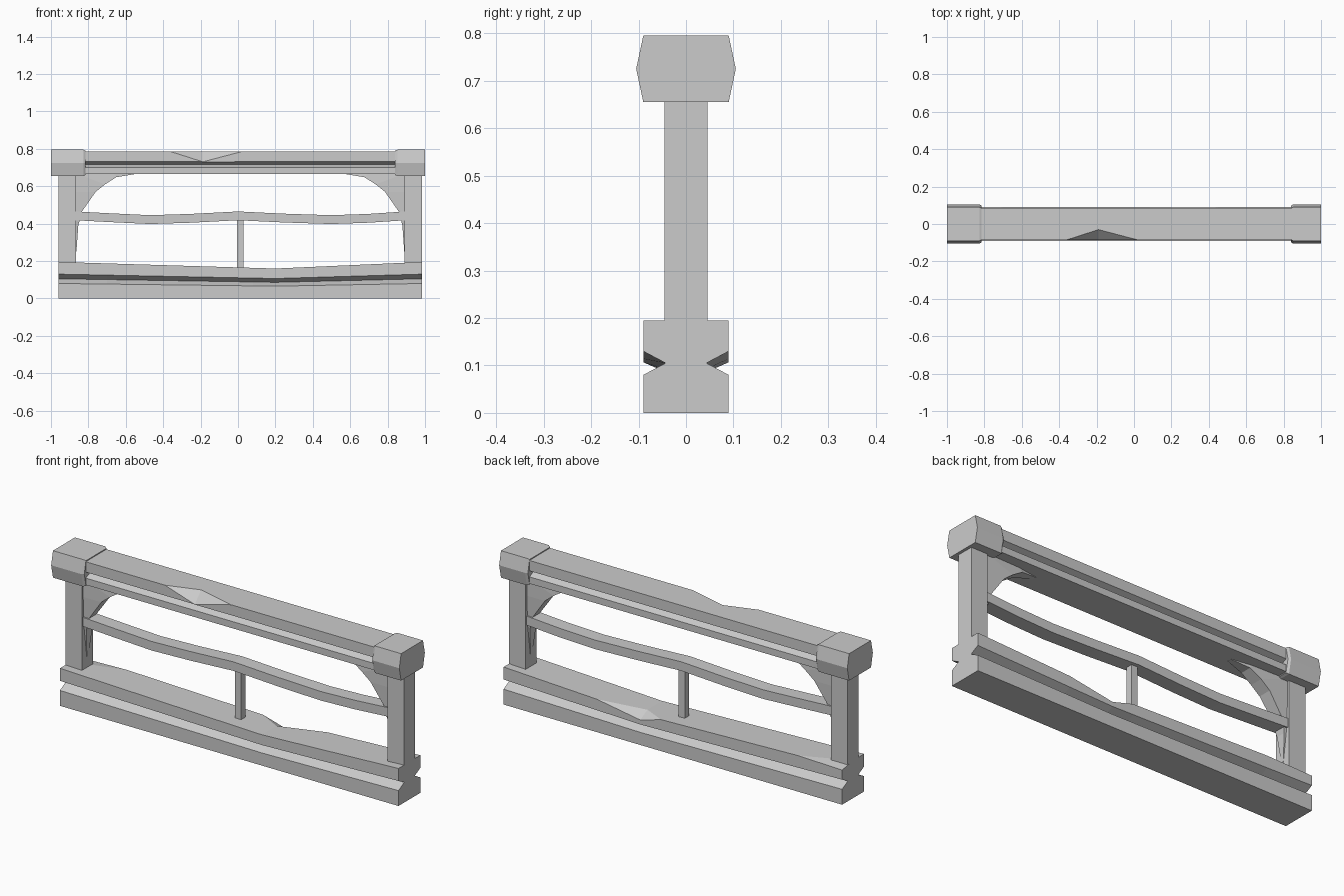
import bpy, bmesh

cube = bpy.data.objects.get("Cube")
if cube:
    bpy.data.objects.remove(cube, do_unlink=True)

stone = bpy.data.materials.new("light_grey")
stone.use_nodes = True
GREY = (0.6, 0.6, 0.6, 1)
stone.diffuse_color = GREY
stone.node_tree.nodes["Principled BSDF"].inputs["Base Color"].default_value = GREY


def loft(name, sections):
    """Skin a row of matching closed sections and cap both ends."""
    bm = bmesh.new()
    rings = [[bm.verts.new(p) for p in s] for s in sections]
    n = len(rings[0])
    for a, b in zip(rings, rings[1:]):
        for i in range(n):
            j = (i + 1) % n
            bm.faces.new((a[i], a[j], b[j], b[i]))
    bm.faces.new(rings[0])
    bm.faces.new(rings[-1])
    bmesh.ops.remove_doubles(bm, verts=bm.verts, dist=0.0005)
    bmesh.ops.recalc_face_normals(bm, faces=bm.faces)
    mesh = bpy.data.meshes.new(name)
    bm.to_mesh(mesh)
    bm.free()
    mesh.materials.append(stone)
    obj = bpy.data.objects.new(name, mesh)
    bpy.context.collection.objects.link(obj)
    return obj


def box(name, x0, x1, y, z0, z1):
    return loft(name, [[(x, -y, z0), (x, y, z0), (x, y, z1), (x, -y, z1)] for x in (x0, x1)])


def grooved(x, w, z0, groove, depth, z1, chip_in=0, chip_down=0, side=1):
    """Beam section with a V groove on both sides and an optional chipped top edge."""
    lo, mid, hi = groove
    half = [(w, z0), (w, lo), (w - depth, mid), (w, hi)]
    ring = half + [(w, z1 - chip_down), (w - chip_in, z1), (-w, z1)]
    ring += [(-y, z) for y, z in reversed(half)]
    return [(x, side * y, z) for y, z in ring]


# Base beam, sagging towards its low point, with a chip on the rear edge
LOW = 0.2


def base_section(x, chip_in=0, chip_down=0):
    t = (x + 0.96) / (LOW + 0.96) if x < LOW else (0.985 - x) / (0.985 - LOW)
    s = 1 - 0.18 * t
    return grooved(x, 0.09, 0, (0.08 * s, 0.105 * s, 0.13 * s), 0.047, 0.195 * s,
                   chip_in, chip_down)


loft("base_beam", [base_section(-0.96, 0.09, 0.015), base_section(-0.7), base_section(0.08),
                   base_section(LOW, 0.06, 0.03), base_section(0.45), base_section(0.985)])

# Top beam with a chip on the front edge
top_cuts = [(-0.83, 0, 0), (-0.36, 0, 0), (-0.19, 0.055, 0.055), (0.02, 0, 0), (0.86, 0, 0)]
loft("top_beam", [grooved(x, 0.085, 0.665, (0.7, 0.715, 0.731), 0.035, 0.785, i, d, -1)
                  for x, i, d in top_cuts])


# Faceted end caps with a narrow inner chamfer
def cap_section(x, s):
    ring = [(0.09, -0.07), (0.105, 0), (0.09, 0.07)]
    ring += [(-y, z) for y, z in reversed(ring)]
    return [(x, y * s, 0.725 + z * s) for y, z in ring]


for side, outer, inner in (("right", -1, -0.815), ("left", 1, 0.84)):
    d = 0.012 if inner > 0 else -0.012
    loft(side + "_end_cap", [cap_section(outer, 1), cap_section(inner + d, 1),
                             cap_section(inner, 0.93)])

# Posts and centre slat
box("right_post", -0.96, -0.865, 0.045, 0.19, 0.66)
box("left_post", 0.89, 0.985, 0.045, 0.19, 0.66)
box("centre_slat", -0.006, 0.03, 0.018, 0.155, 0.43)

# Wavy middle rail
waves = [(-0.87, 0.465), (-0.68, 0.455), (-0.47, 0.445), (-0.25, 0.452), (0, 0.465),
         (0.25, 0.453), (0.5, 0.445), (0.7, 0.452), (0.895, 0.465)]
loft("middle_rail", [[(x, -0.037, z - 0.047), (x, 0.037, z - 0.047),
                      (x, 0.037, z), (x, -0.037, z)] for x, z in waves])

# Arched corner braces: offset from post, height, anchor offset, anchor height, half depth
arch = [(0.025, 0.455, 0, 0.455, 0.03), (0.105, 0.57, 0, 0.57, 0.035),
        (0.155, 0.61, 0, 0.668, 0.035), (0.215, 0.648, 0.2, 0.668, 0.03),
        (0.31, 0.664, 0.31, 0.668, 0.012)]
# Tapered spikes under the rail
spike = [(0.02, 0.42, 0, 0.42, 0.03), (0.012, 0.39, 0, 0.39, 0.025),
         (0.002, 0.25, 0, 0.25, 0.006)]
for side, face, sign in (("right", -0.866, 1), ("left", 0.891, -1)):
    for part, path in (("arch_brace", arch), ("lower_spike", spike)):
        loft(f"{side}_{part}", [[(face + sign * a, -t, z), (face + sign * a, t, z),
                                 (face + sign * b, t, h), (face + sign * b, -t, h)]
                                for a, z, b, h, t in path])
